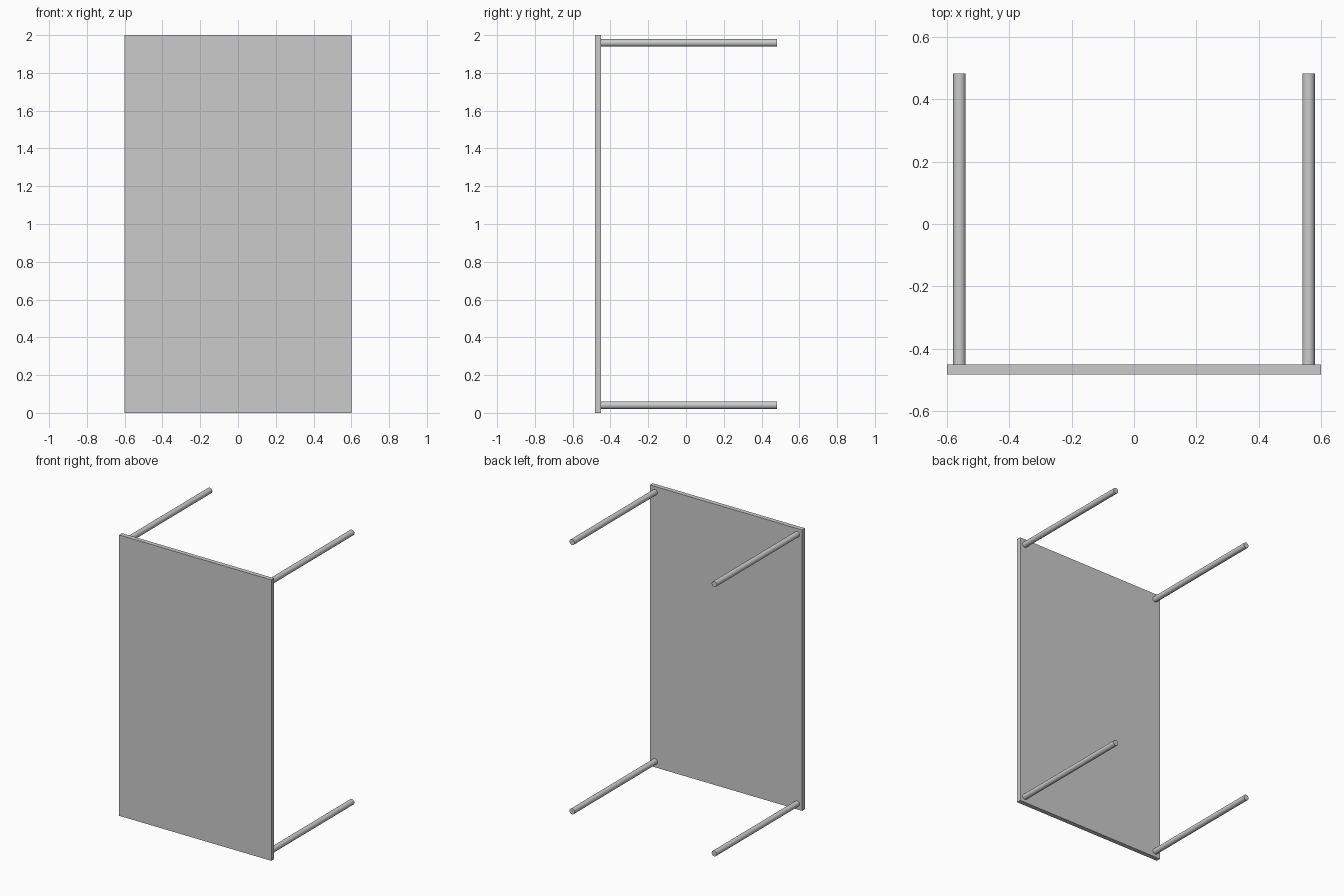
import bpy
from math import radians

if "Cube" in bpy.data.objects:
    bpy.data.objects.remove(bpy.data.objects["Cube"])

FRONT, BACK, THICK = -0.482, 0.482, 0.032

# Flat rectangular top standing on its edge
bpy.ops.mesh.primitive_cube_add(size=1, location=(0, FRONT + THICK / 2, 1))
top = bpy.context.object
top.name = "table_top"
top.scale = (1.2, THICK, 2)
bpy.ops.object.transform_apply(location=False, rotation=False, scale=True)


# Round leg reaching back from the panel
def add_leg(name, x, z):
    start = FRONT + THICK
    bpy.ops.mesh.primitive_cylinder_add(
        vertices=32, radius=0.02, depth=BACK - start,
        location=(x, (start + BACK) / 2, z), rotation=(radians(90), 0, 0))
    bpy.context.object.name = name
    bpy.ops.object.shade_smooth_by_angle(angle=radians(30))


# Four legs, one near each corner
for side, x in (("left", -0.56), ("right", 0.56)):
    for level, z in (("lower", 0.041), ("upper", 1.959)):
        add_leg(f"{level}_{side}_leg", x, z)
